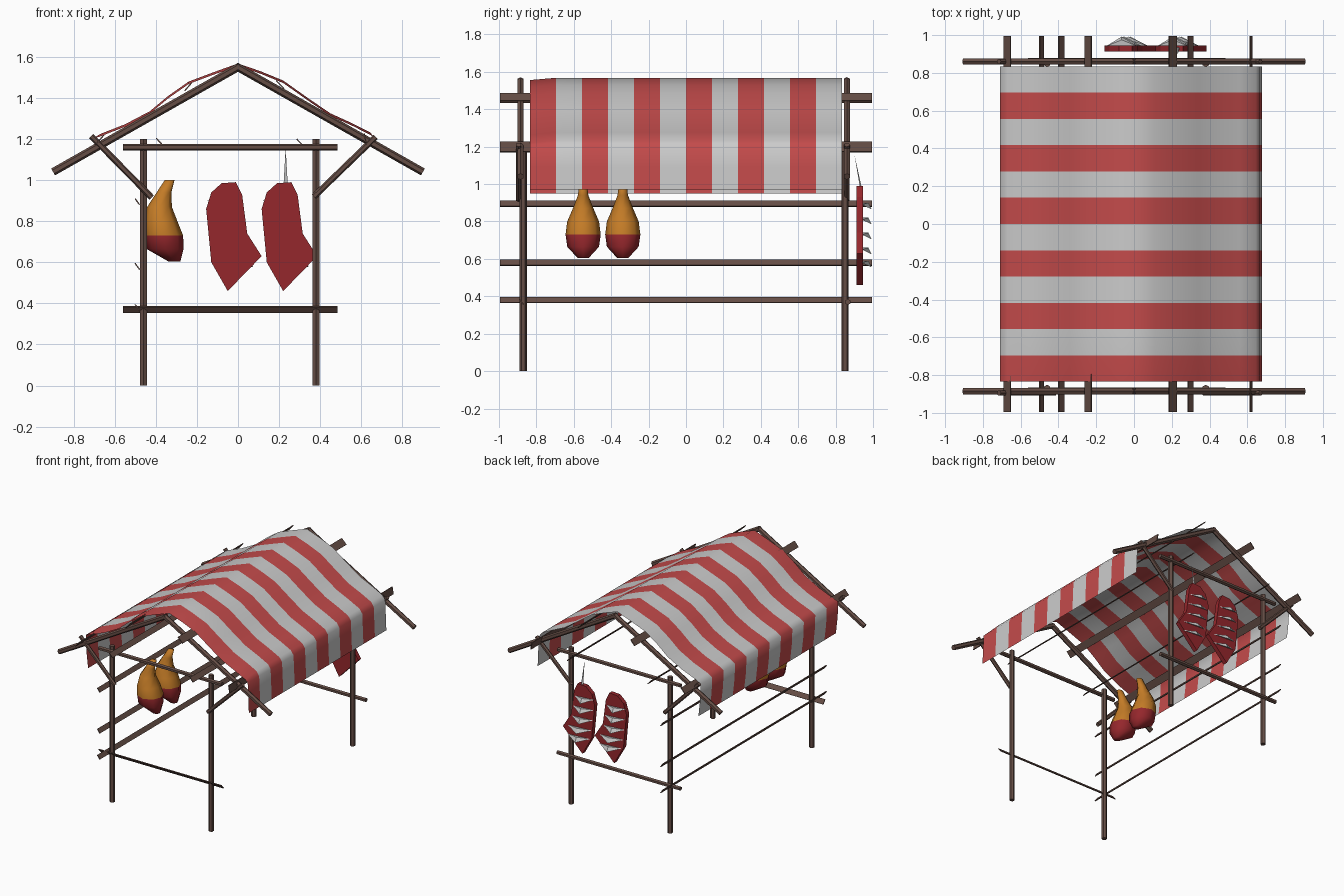
import bpy, bmesh, math
from mathutils import Vector, Matrix

if "Cube" in bpy.data.objects:
    bpy.data.objects.remove(bpy.data.objects["Cube"])


def material(name, rgb):
    m = bpy.data.materials.new(name)
    m.diffuse_color = (*rgb, 1)
    m.use_nodes = True
    m.node_tree.nodes["Principled BSDF"].inputs["Base Color"].default_value = m.diffuse_color
    return m


WOOD = material("dark_wood", (0.13, 0.075, 0.06))
RED = material("red_cloth", (0.55, 0.07, 0.07))
MEAT = material("red_meat", (0.30, 0.02, 0.025))
RIND = material("orange_rind", (0.55, 0.20, 0.02))


def mesh_object(name, verts, faces, mats=(), smooth=False):
    me = bpy.data.meshes.new(name)
    me.from_pydata(verts, [], faces)
    for m in mats:
        me.materials.append(m)
    ob = bpy.data.objects.new(name, me)
    bpy.context.collection.objects.link(ob)
    for p in me.polygons:
        p.use_smooth = smooth
    return ob


def pole(name, a, b, r=0.019, sides=6):
    a, b = Vector(a), Vector(b)
    d = b - a
    bm = bmesh.new()
    bmesh.ops.create_cone(bm, cap_ends=True, segments=sides, radius1=r, radius2=r, depth=d.length,
                          matrix=Matrix.Translation((a + b) / 2) @ d.to_track_quat('Z', 'Y').to_matrix().to_4x4())
    me = bpy.data.meshes.new(name)
    bm.to_mesh(me)
    bm.free()
    me.materials.append(WOOD)
    ob = bpy.data.objects.new(name, me)
    bpy.context.collection.objects.link(ob)
    return ob


def slat(name, a, b, across, thick=0.006):
    """Thin flat strip from a to b; across is the full width vector."""
    a, b, w = Vector(a), Vector(b), Vector(across) / 2
    n = (b - a).cross(w).normalized() * thick / 2
    v = [p + s * w + t * n for p in (a, b) for s, t in ((-1, -1), (1, -1), (1, 1), (-1, 1))]
    f = [(0, 1, 2, 3), (7, 6, 5, 4)] + [(i, i + 4, (i + 1) % 4 + 4, (i + 1) % 4) for i in range(4)]
    return mesh_object(name, v, f, [WOOD])


# End frames: posts, top beam, rafters and braces
for end, y, yr in (("front", -0.87, -0.885), ("back", 0.85, 0.86)):
    for side, x in (("left", -0.46), ("right", 0.38)):
        pole(f"{end}_{side}_post", (x, y, 0), (x, y, 1.2))
    pole(f"{end}_top_beam", (-0.56, yr, 1.16), (0.485, yr, 1.16), 0.016)
    for side, s in (("left", -1), ("right", 1)):
        pole(f"{end}_{side}_rafter", (s * 0.9, yr, 1.04), (-s * 0.01, yr, 1.555))
    yb = yr + (0.0 if y > 0 else -0.01)
    pole(f"{end}_left_brace", (-0.715, yb, 1.215), (-0.42, yb, 0.915), 0.015)
    pole(f"{end}_right_brace", (0.67, yb, 1.21), (0.37, yb, 0.92), 0.015)
slat("front_lower_beam", (-0.56, -0.88, 0.37), (0.485, -0.88, 0.37), (0, -0.025, 0.03))
pole("back_lower_beam", (-0.56, 0.865, 0.37), (0.485, 0.865, 0.37), 0.016)

# Lengthwise slats: side rails, beam rails, purlins, eaves
for name, x, z, w, h in (
        ("low_side_rail", -0.49, 0.38, -0.022, 0.03),
        ("middle_side_rail", -0.49, 0.58, -0.022, 0.03),
        ("high_side_rail", -0.49, 0.895, -0.022, 0.03),
        ("left_beam_rail", -0.385, 1.19, -0.028, 0.03),
        ("right_beam_rail", 0.3, 1.185, -0.028, 0.03),
        ("left_purlin", -0.242, 1.455, 0.035, 0.04),
        ("right_purlin", 0.205, 1.465, -0.04, 0.04),
        ("left_eave", -0.67, 1.2, 0.035, 0.04),
        ("right_eave", 0.62, 1.2, -0.01, 0.055)):
    slat(name, (x, -0.995, z), (x, 0.995, z), (w, 0, h))

# Striped awning swept along y
profile = [(-0.69, 0.95), (-0.705, 1.08), (-0.71, 1.2), (-0.67, 1.225), (-0.55, 1.272), (-0.43, 1.335),
           (-0.34, 1.41), (-0.24, 1.48), (-0.12, 1.525), (0, 1.568), (0.11, 1.53), (0.22, 1.485),
           (0.34, 1.40), (0.45, 1.325), (0.56, 1.275), (0.645, 1.232), (0.667, 1.2), (0.672, 1.09), (0.677, 0.97)]
n, rows = len(profile), 12
verts = []
for j in range(rows + 1):
    y = -0.835 + 1.67 * j / rows
    verts += [(x, y, z - (0.012 if j == 0 and 1.2 < z else 0)) for x, z in profile]
faces = [(j * n + i, (j + 1) * n + i, (j + 1) * n + i + 1, j * n + i + 1)
         for j in range(rows) for i in range(n - 1)]
awning = mesh_object("striped_awning", verts, [f[::-1] for f in faces], [RED, None], True)
for k, p in enumerate(awning.data.polygons):
    p.material_index = (k // (n - 1)) % 2

# Hams: rings of x centre, z, x radius, y radius
rings = [(-0.31, 0.605, 0.03, 0.03), (-0.355, 0.665, 0.09, 0.085), (-0.36, 0.73, 0.093, 0.094),
         (-0.375, 0.80, 0.08, 0.085), (-0.382, 0.87, 0.06, 0.055), (-0.36, 0.94, 0.036, 0.028),
         (-0.333, 1.0, 0.024, 0.02)]
S = 8
for k, yc in enumerate((-0.55, -0.338)):
    v = [(x + rx * math.cos(math.tau * i / S), yc + ry * math.sin(math.tau * i / S), z)
         for x, z, rx, ry in rings for i in range(S)]
    f = [(j * S + i, j * S + (i + 1) % S, (j + 1) * S + (i + 1) % S, (j + 1) * S + i)
         for j in range(len(rings) - 1) for i in range(S)]
    f += [tuple(range(S))[::-1], tuple(range(len(v) - S, len(v)))]
    ham = mesh_object(f"ham_{k + 1}", v, f, [MEAT, RIND], True)
    for p in ham.data.polygons:
        p.material_index = int(p.center.z > 0.76)

# Rib slabs hung at the back, with bones and a hook
outline = [(-0.155, 0.86), (-0.13, 0.94), (-0.08, 0.985), (-0.01, 0.99), (0.02, 0.93), (0.045, 0.74),
           (0.115, 0.63), (-0.05, 0.46), (-0.13, 0.6)]
m = len(outline)
for k, dx in enumerate((0, 0.27)):
    v = [(x + dx, y, z) for y in (0.912, 0.945) for x, z in outline]
    f = [tuple(range(m))[::-1], tuple(range(m, 2 * m))]
    f += [(i, (i + 1) % m, m + (i + 1) % m, m + i) for i in range(m)]
    mesh_object(f"rib_slab_{k + 1}", v, f, [MEAT])
    for b, (z, xl, xr) in enumerate(((0.90, -0.15, 0.02), (0.82, -0.15, 0.035), (0.74, -0.145, 0.045),
                                     (0.66, -0.135, 0.08), (0.59, -0.12, 0.08))):
        xm = (xl + xr) / 2
        v = [(xl + dx, 0.94, z), (xm + dx, 0.975, z), (xr + dx, 0.94, z - 0.01),
             (xm + dx, 0.992, z - 0.035)]
        mesh_object(f"rib_bone_{k + 1}_{b + 1}", v, [(0, 1, 3), (1, 2, 3), (0, 2, 1), (0, 3, 2)])
hook = mesh_object("meat_hook", [(0.222, 0.93, 0.98), (0.242, 0.93, 0.98), (0.232, 0.94, 0.98), (0.232, 0.9, 1.16)],
                   [(0, 2, 1), (0, 1, 3), (1, 2, 3), (2, 0, 3)])
